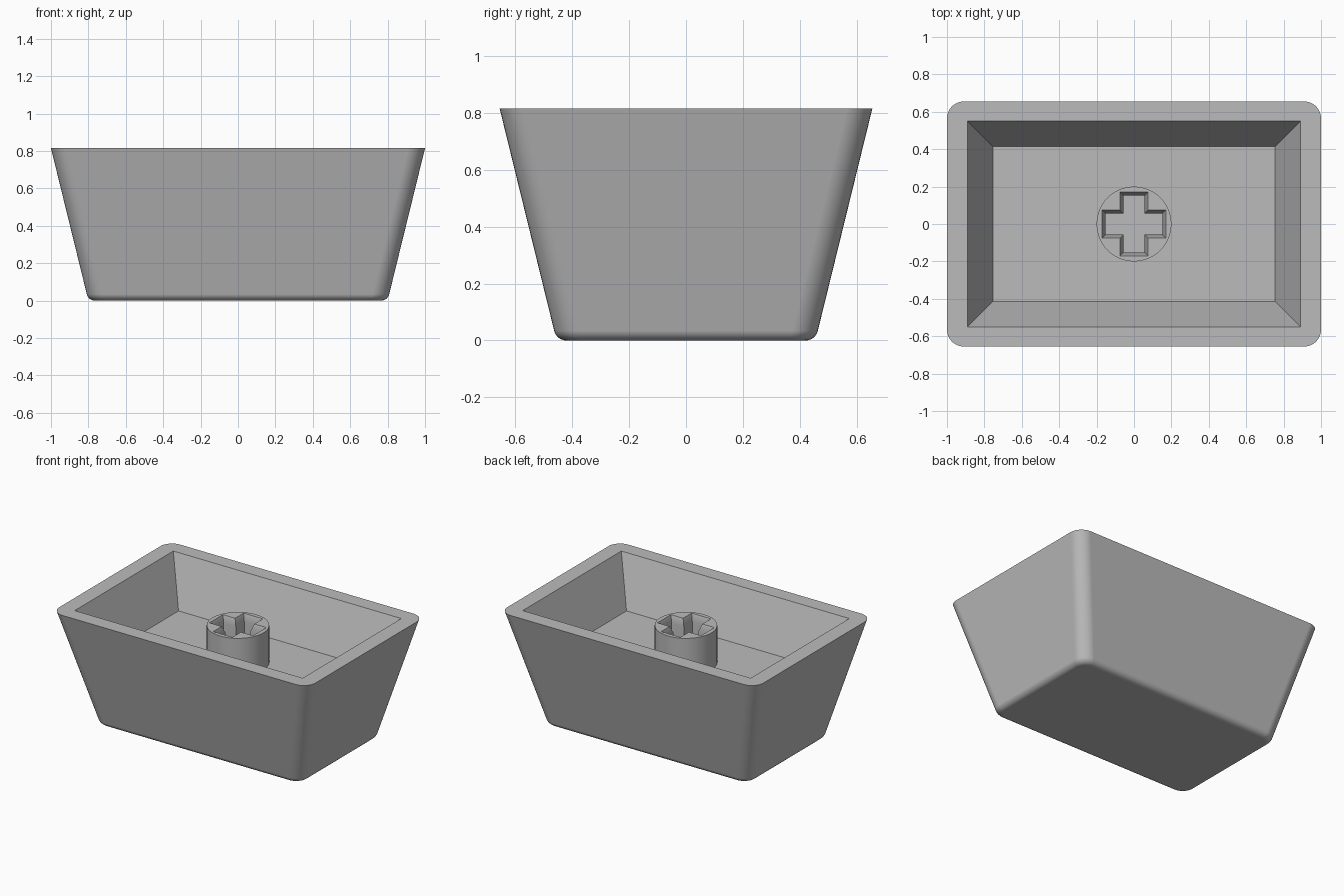
import bpy, bmesh, math

if "Cube" in bpy.data.objects:
    bpy.data.objects.remove(bpy.data.objects["Cube"])

HEIGHT, FLOOR, STEM_TOP = 0.815, 0.48, 0.74
DRAFT = 0.2 / HEIGHT          # outward lean of the outer walls

grey = bpy.data.materials.new("plain grey")
grey.diffuse_color = (0.5, 0.5, 0.5, 1)
grey.use_nodes = True
grey.node_tree.nodes["Principled BSDF"].inputs["Base Color"].default_value = grey.diffuse_color


def rounded_rect(hx, hy, r, z, steps=8):
    """Rounded rectangle, always with the same number of points."""
    pts = []
    for q, (sx, sy) in enumerate([(1, 1), (-1, 1), (-1, -1), (1, -1)]):
        for i in range(steps + 1):
            a = math.pi / 2 * (q + i / steps)
            pts.append((sx * (hx - r) + r * math.cos(a),
                        sy * (hy - r) + r * math.sin(a), z))
    return pts


def cross(arm, half, z):
    """Plus-shaped outline."""
    pts = []
    for sx, sy in [(1, 1), (-1, 1), (-1, -1), (1, -1)]:
        corner = [(arm, half), (half, half), (half, arm)]
        if sx * sy < 0:
            corner.reverse()
        pts += [(sx * x, sy * y, z) for x, y in corner]
    return pts


def circle(r, z, n=64):
    return [(r * math.cos(2 * math.pi * i / n),
             r * math.sin(2 * math.pi * i / n), z) for i in range(n)]


def loft(bm, outlines):
    """Skin a list of outlines and return their vertex rings."""
    rings = [[bm.verts.new(p) for p in o] for o in outlines]
    for a, b in zip(rings, rings[1:]):
        for i in range(len(a)):
            j = (i + 1) % len(a)
            bm.faces.new((a[i], a[j], b[j], b[i]))
    return rings


def finish(bm, name):
    bmesh.ops.recalc_face_normals(bm, faces=bm.faces[:])
    mesh = bpy.data.meshes.new(name)
    bm.to_mesh(mesh)
    bm.free()
    mesh.materials.append(grey)
    ob = bpy.data.objects.new(name, mesh)
    bpy.context.collection.objects.link(ob)
    bpy.ops.object.select_all(action='DESELECT')
    ob.select_set(True)
    bpy.context.view_layer.objects.active = ob
    bpy.ops.object.shade_smooth_by_angle(angle=math.radians(30))
    mod = ob.modifiers.new("clean shading", 'WEIGHTED_NORMAL')
    mod.keep_sharp = True


# Tapered shell: rounded bottom edge, leaning walls, flat rim, sharp inner well
bm = bmesh.new()
outlines = []
tilt, r, corner = math.atan(DRAFT), 0.045, 0.09
centre = r * DRAFT - r / math.cos(tilt)
for i in range(9):
    a = -math.pi / 2 + (math.pi / 2 - tilt) * i / 8
    off = centre + r * math.cos(a)
    z = r + r * math.sin(a)
    inset = off - z * DRAFT
    outlines.append(rounded_rect(0.8 + off, 0.455 + off, corner + inset, z))
outlines.append(rounded_rect(1.0, 0.655, corner, HEIGHT))
outlines.append(rounded_rect(0.89, 0.55, 0, HEIGHT))
outlines.append(rounded_rect(0.755, 0.415, 0, FLOOR))
rings = loft(bm, outlines)
bm.faces.new(rings[0])
bm.faces.new(rings[-1])
bmesh.ops.remove_doubles(bm, verts=bm.verts[:], dist=1e-5)
finish(bm, "shell")

# Round stem with a plus-shaped socket that has a chamfered mouth
bm = bmesh.new()
base = FLOOR - 0.02
outer = loft(bm, [circle(0.2, base), circle(0.2, STEM_TOP)])
socket = loft(bm, [cross(0.152, 0.057, base), cross(0.152, 0.057, STEM_TOP - 0.05),
                   cross(0.17, 0.075, STEM_TOP)])
for k in (0, -1):
    edges = []
    for ring in (outer[k], socket[k]):
        edges += [bm.edges.get((ring[i - 1], ring[i])) for i in range(len(ring))]
    bmesh.ops.triangle_fill(bm, edges=edges, use_beauty=True)
finish(bm, "stem")
